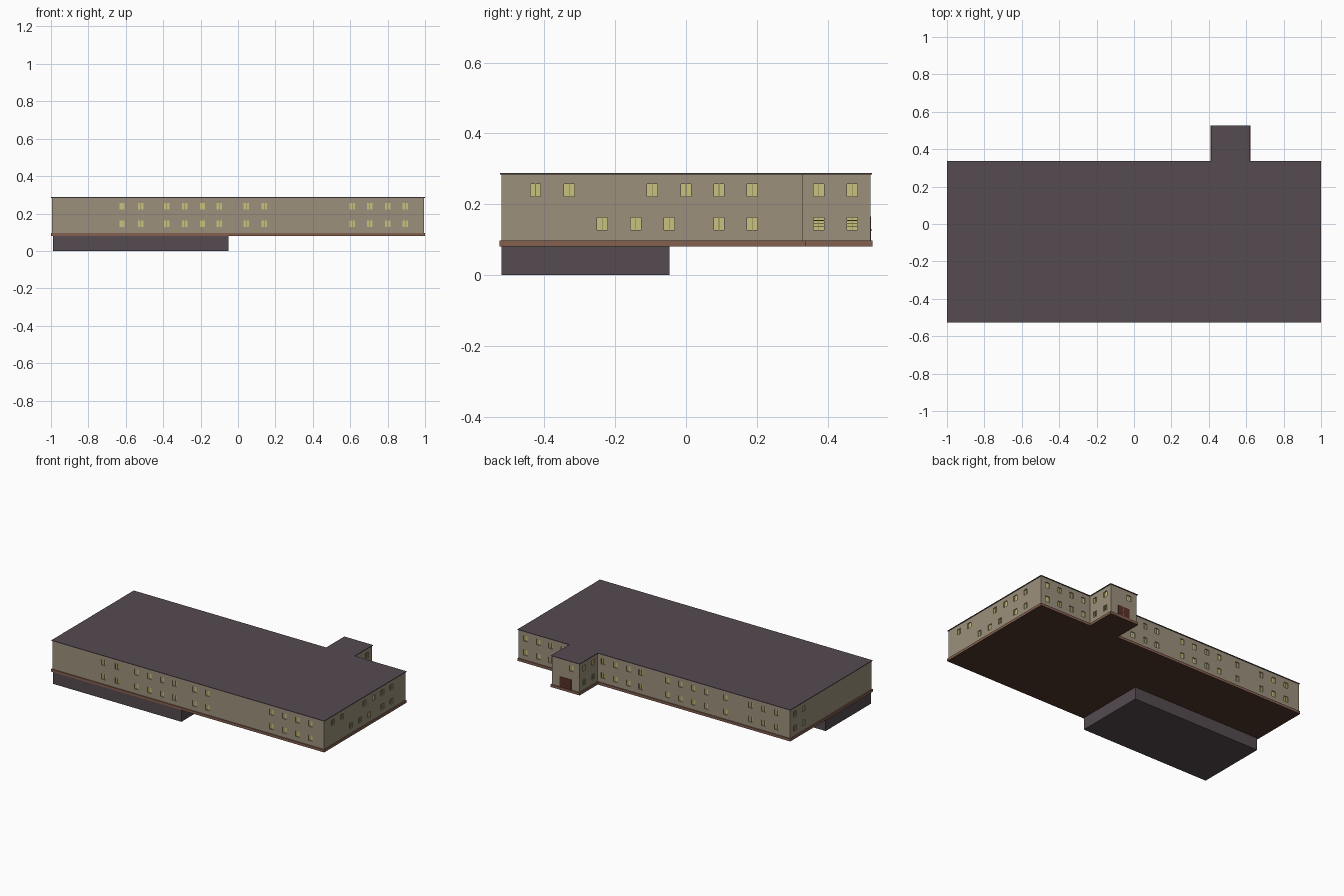
import bpy, bmesh

if "Cube" in bpy.data.objects:
    bpy.data.objects.remove(bpy.data.objects["Cube"])


def material(name, rgb):
    m = bpy.data.materials.new(name)
    m.diffuse_color = (*rgb, 1)
    m.use_nodes = True
    m.node_tree.nodes["Principled BSDF"].inputs["Base Color"].default_value = m.diffuse_color
    return m


STONE = material("stone", (0.33, 0.28, 0.20))
SLATE = material("slate", (0.09, 0.07, 0.08))
BRICK = material("brick", (0.235, 0.117, 0.08))
EARTH = material("earth", (0.08, 0.04, 0.024))
GLASS = material("lit_glass", (0.58, 0.54, 0.21))
FRAME = material("frame", (0.22, 0.19, 0.07))
DOOR = material("door", (0.10, 0.03, 0.02))
METAL = material("metal", (0.03, 0.03, 0.03))


def finish(name, bm, mat):
    bmesh.ops.recalc_face_normals(bm, faces=bm.faces)
    me = bpy.data.meshes.new(name)
    bm.to_mesh(me)
    bm.free()
    me.materials.append(mat)
    ob = bpy.data.objects.new(name, me)
    bpy.context.collection.objects.link(ob)
    return ob


def add_box(bm, lo, hi):
    vs = bmesh.ops.create_cube(bm, size=1)["verts"]
    for v in vs:
        v.co = [hi[i] if v.co[i] > 0 else lo[i] for i in range(3)]


def boxes(name, items, mat):
    bm = bmesh.new()
    for lo, hi in items:
        add_box(bm, lo, hi)
    return finish(name, bm, mat)


def slab(name, grow, z0, z1, mat):
    """Extruded building outline (main block plus stair porch)."""
    x, y0, y1, y2 = 0.994 + grow, -0.521 - grow, 0.331 + grow, 0.521 + grow
    p0, p1 = 0.416 - grow, 0.616 + grow
    pts = [(-x, y0), (x, y0), (x, y1), (p1, y1), (p1, y2), (p0, y2), (p0, y1), (-x, y1)]
    bm = bmesh.new()
    f = bm.faces.new([bm.verts.new((a, b, z0)) for a, b in pts])
    top = bmesh.ops.extrude_face_region(bm, geom=[f])["geom"]
    for v in top:
        if isinstance(v, bmesh.types.BMVert):
            v.co.z = z1
    return finish(name, bm, mat)


# Main volumes
boxes("basement", [((-0.99, -0.521, 0), (-0.05, -0.047, 0.082))], SLATE)
plinth = slab("plinth", 0.006, 0.08, 0.097, BRICK)
plinth.data.materials.append(EARTH)
for f in plinth.data.polygons:
    if f.normal.z < -0.5:
        f.material_index = 1
walls = slab("walls", 0, 0.096, 0.284, STONE)
slab("roof", 0.005, 0.284, 0.288, SLATE)

# Windows: wall axis, outward sign, wall plane, (upper positions, lower positions), grille below
UP, LOW = 0.239, 0.145
W, H, DEPTH = 0.0145, 0.018, 0.007
front = [-0.62, -0.52, -0.38, -0.285, -0.19, -0.1, 0.045, 0.14, 0.61, 0.705, 0.8, 0.895]
back = [0.945, 0.85, 0.76, 0.67, 0.375, 0.285, 0.19, 0.1,
        -0.095, -0.19, -0.285, -0.38, -0.52, -0.705, -0.8, -0.895]
side_up = [-0.425, -0.33, -0.095, 0, 0.093, 0.187]
side_low = [-0.237, -0.142, -0.047, 0.093, 0.187]
porch = [0.375, 0.47]
rows = [
    (1, -1, -0.521, front, front, False),
    (1, 1, 0.331, back, back, False),
    (0, 1, 0.994, side_up, side_low, False),
    (0, -1, -0.994, [0.187, 0.28], [0.187, 0.28], False),
    (0, 1, 0.616, porch, porch, True),
    (0, -1, 0.416, porch, porch, True),
    (1, 1, 0.521, [0.475], [], False),
]


def wall_box(axis, sign, plane, d0, d1, u0, u1, z0, z1):
    """Box on a wall: d is the distance outwards, u runs along the wall."""
    a, b = sorted((plane + sign * d0, plane + sign * d1))
    if axis == 0:
        return (a, u0, z0), (b, u1, z1)
    return (u0, a, z0), (u1, b, z1)


cuts, panes, bars = [], [], []
for axis, sign, plane, upper, lower, grille in rows:
    for z, spots in ((UP, upper), (LOW, lower)):
        for u in spots:
            w = (axis, sign, plane)
            cuts.append(wall_box(*w, -DEPTH, 0.01, u - W, u + W, z - H, z + H))
            panes.append(wall_box(*w, -DEPTH - 0.002, -DEPTH + 0.001, u - W, u + W, z - H, z + H))
            bars.append(wall_box(*w, -DEPTH, -0.004, u - 0.001, u + 0.001, z - H, z + H))
            if grille and z == LOW:
                for k in (-0.009, 0, 0.009):
                    bars.append(wall_box(*w, -0.003, -0.001, u - W, u + W, z + k - 0.001, z + k + 0.001))

# Recess the window openings into the walls
cutter = boxes("window_cutter", cuts, STONE)
cutter.hide_render = True
mod = walls.modifiers.new("openings", 'BOOLEAN')
mod.operation, mod.solver, mod.object = 'DIFFERENCE', 'EXACT', cutter
bpy.context.view_layer.objects.active = walls
bpy.ops.object.modifier_apply(modifier=mod.name)
bpy.data.objects.remove(cutter)

boxes("window_panes", panes, GLASS)
boxes("window_bars", bars, FRAME)

# Porch double door with handles
boxes("door_leaves", [((0.475, 0.51, 0.097), (0.516, 0.5225, 0.165)),
                      ((0.518, 0.51, 0.097), (0.559, 0.5225, 0.165))], DOOR)
boxes("door_handles", [((x - 0.002, 0.522, 0.126), (x + 0.002, 0.525, 0.129))
                       for x in (0.511, 0.523)], METAL)
